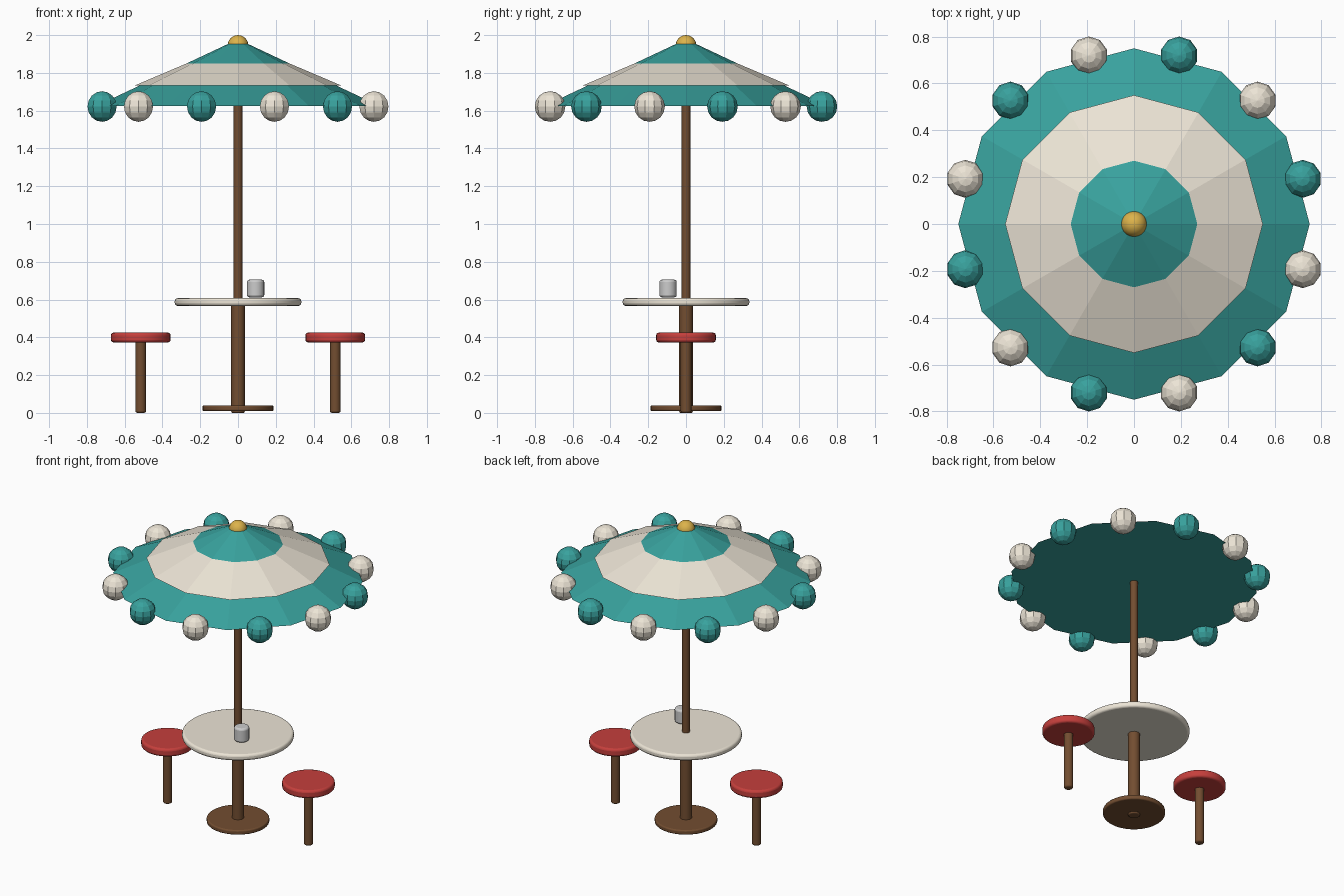
import bpy, math

if "Cube" in bpy.data.objects:
    bpy.data.objects.remove(bpy.data.objects["Cube"])


def material(name, rgb):
    m = bpy.data.materials.new(name)
    m.diffuse_color = (*rgb, 1)
    m.use_nodes = True
    m.node_tree.nodes["Principled BSDF"].inputs["Base Color"].default_value = m.diffuse_color
    return m


TEAL = material("teal", (0.04, 0.36, 0.34))
CREAM = material("cream", (0.84, 0.78, 0.67))
BROWN = material("brown", (0.17, 0.075, 0.03))
RED = material("red", (0.56, 0.05, 0.045))
GOLD = material("gold", (0.72, 0.45, 0.07))


def finish(name, mat):
    ob = bpy.context.object
    ob.name = name
    if mat:
        ob.data.materials.append(mat)
    return ob


def disc(name, x, y, z0, z1, r, mat, bevel=0.0, sides=32):
    """Upright round part with softly bevelled rims."""
    bpy.ops.mesh.primitive_cylinder_add(vertices=sides, radius=r, depth=z1 - z0,
                                        location=(x, y, (z0 + z1) / 2))
    ob = finish(name, mat)
    bpy.ops.object.shade_smooth_by_angle(angle=math.radians(40))
    if bevel:
        b = ob.modifiers.new("bevel", "BEVEL")
        b.width, b.segments = bevel, 3
        b.limit_method, b.angle_limit = "ANGLE", math.radians(50)
    return ob


def canopy(name, z0, z1, r0, r1, mat):
    """Twelve-sided cone with a corner on the x axis."""
    bpy.ops.mesh.primitive_cone_add(vertices=12, radius1=r0, radius2=r1, depth=z1 - z0,
                                    location=(0, 0, (z0 + z1) / 2))
    return finish(name, mat)


# Foot, poles and table
disc("base", 0, 0, 0.01, 0.04, 0.188, BROWN, 0.008)
disc("lower_pole", 0, 0, 0.0, 0.58, 0.036, BROWN, 0.008, 20)
disc("upper_pole", 0, 0, 0.58, 1.70, 0.023, BROWN, 0, 20)
disc("table_top", 0, 0, 0.567, 0.607, 0.335, CREAM, 0.014, 48)
disc("cup", 0.093, -0.095, 0.612, 0.705, 0.046, None, 0.012, 20)

# Two stools
for side, x in (("left", -0.515), ("right", 0.515)):
    disc(side + "_stool_leg", x, 0, 0.0, 0.39, 0.028, BROWN, 0.01, 20)
    disc(side + "_stool_seat", x, 0, 0.373, 0.425, 0.158, RED, 0.014)

# Parasol: cream band laid over the teal canopy
canopy("canopy", 1.625, 1.957, 0.75, 0.045, TEAL)
canopy("canopy_band", 1.732, 1.942, 0.55, 0.056, CREAM)
bpy.ops.mesh.primitive_uv_sphere_add(segments=20, ring_count=12, radius=0.055,
                                     location=(0, 0, 1.945))
finish("finial", GOLD)
bpy.ops.object.shade_smooth()

# Alternating balls around the rim
for i in range(12):
    a = math.radians(15 + 30 * i)
    bpy.ops.mesh.primitive_uv_sphere_add(segments=10, ring_count=8, radius=0.081,
                                         location=(0.745 * math.cos(a), 0.745 * math.sin(a), 1.622))
    finish("rim_ball_%02d" % (i + 1), CREAM if i % 2 else TEAL)
